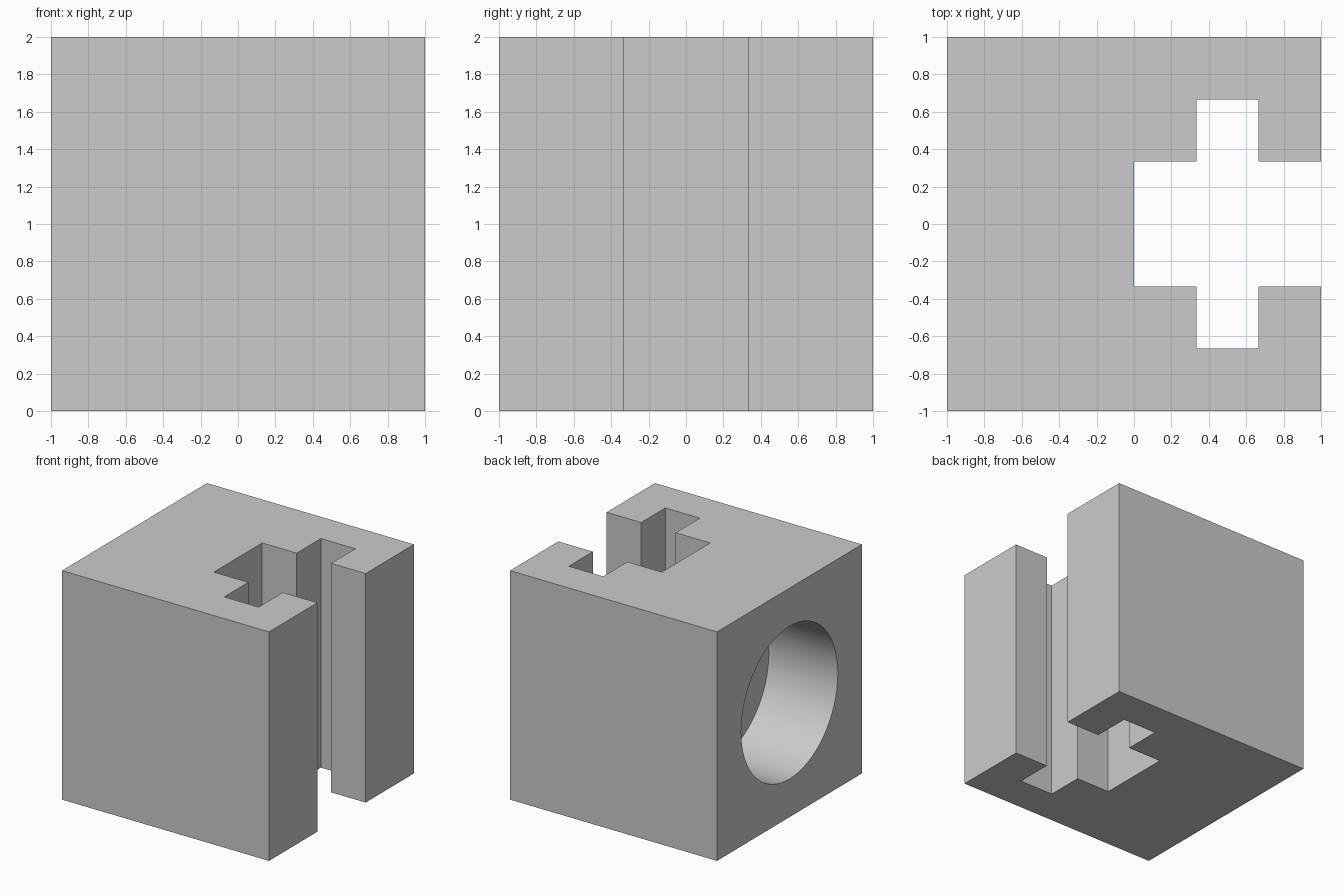
import bpy
import bmesh
import math

cube = bpy.data.objects.get("Cube")
if cube:
    bpy.data.objects.remove(cube, do_unlink=True)

T = 1 / 3  # the block is laid out in thirds

grey = bpy.data.materials.new("light grey")
grey.use_nodes = True
grey.diffuse_color = (0.6, 0.6, 0.6, 1)
grey.node_tree.nodes["Principled BSDF"].inputs["Base Color"].default_value = (0.6, 0.6, 0.6, 1)

# Block with a cross-shaped slot open on the right: half outline, mirrored in y
half = [(0, T), (T, T), (T, 2 * T), (2 * T, 2 * T), (2 * T, T), (1, T), (1, 1), (-1, 1)]
outline = half + [(x, -y) for x, y in reversed(half)]
bm = bmesh.new()
base = bm.faces.new([bm.verts.new((x, y, 0)) for x, y in outline])
top = bmesh.ops.extrude_face_region(bm, geom=[base])["geom"]
bmesh.ops.translate(bm, vec=(0, 0, 2), verts=[v for v in top if isinstance(v, bmesh.types.BMVert)])
bmesh.ops.recalc_face_normals(bm, faces=bm.faces)
mesh = bpy.data.meshes.new("slotted_block")
bm.to_mesh(mesh)
bm.free()
mesh.materials.append(grey)
block = bpy.data.objects.new("slotted_block", mesh)
bpy.context.collection.objects.link(block)

# Blind round bore in the left side, two thirds deep
bpy.ops.mesh.primitive_cylinder_add(vertices=64, radius=2 * T, depth=4 * T,
                                    location=(-1, 0, 1), rotation=(0, math.pi / 2, 0))
cutter = bpy.context.object
cutter.name = "bore_cutter"
cutter.data.materials.append(grey)
cutter.hide_render = True
bore = block.modifiers.new("bore", "BOOLEAN")
bore.operation = "DIFFERENCE"
bore.solver = "EXACT"
bore.object = cutter

# Apply the bore and smooth only its curved wall
bpy.ops.object.select_all(action="DESELECT")
block.select_set(True)
bpy.context.view_layer.objects.active = block
bpy.ops.object.modifier_apply(modifier=bore.name)
bpy.data.objects.remove(cutter, do_unlink=True)
bpy.ops.object.shade_smooth_by_angle(angle=math.radians(30))
